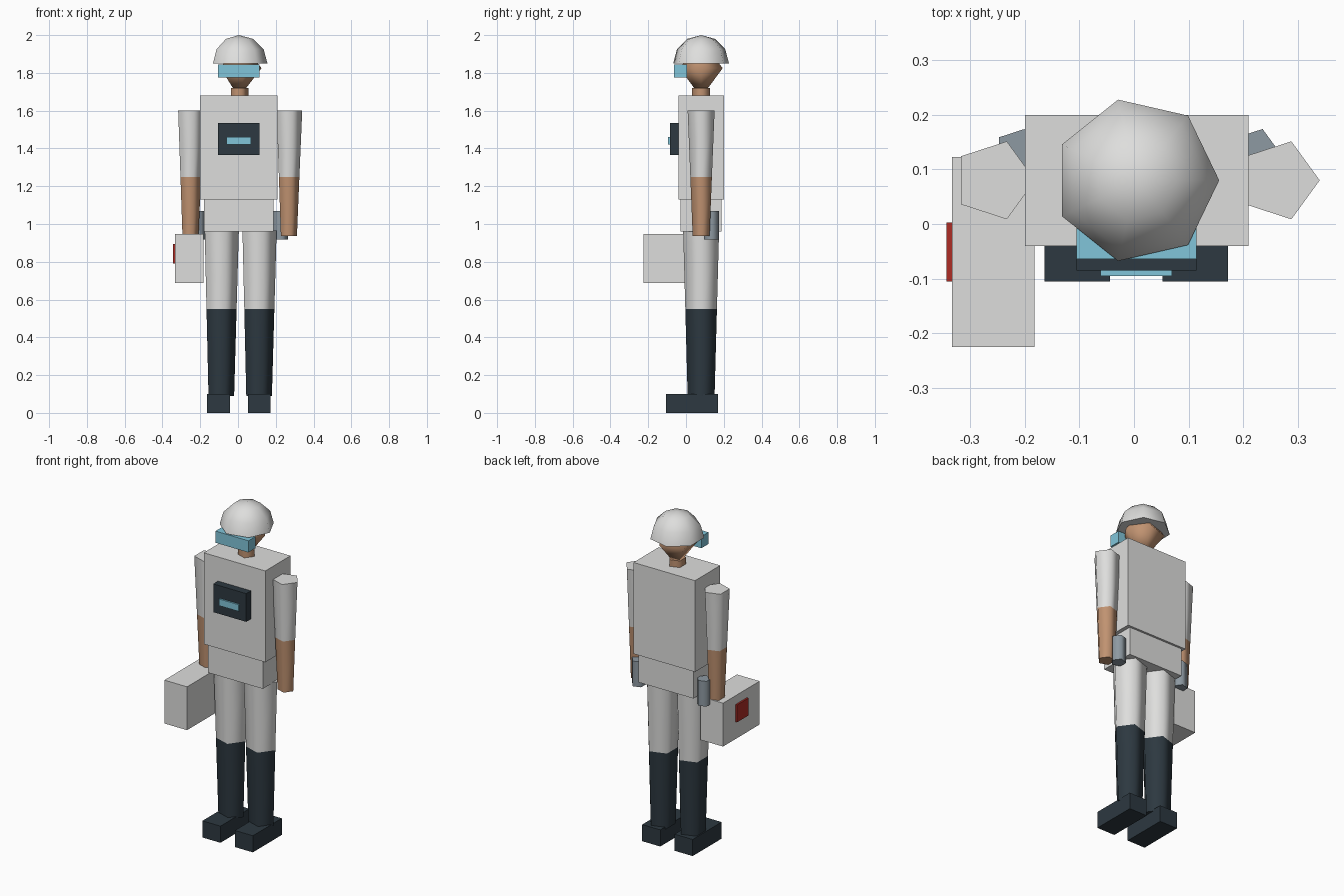
import bpy, bmesh, math

default = bpy.data.objects.get("Cube")
if default:
    bpy.data.objects.remove(default, do_unlink=True)

CX, CY = 0.0045, 0.08   # body axis


def material(name, rgb):
    m = bpy.data.materials.new(name)
    m.use_nodes = True
    m.diffuse_color = (*rgb, 1)
    bsdf = next(n for n in m.node_tree.nodes if n.type == 'BSDF_PRINCIPLED')
    bsdf.inputs["Base Color"].default_value = (*rgb, 1)
    return m


white = material("suit white", (0.73, 0.73, 0.72))
skin = material("skin", (0.53, 0.29, 0.165))
dark = material("boot navy", (0.026, 0.04, 0.052))
cyan = material("visor cyan", (0.22, 0.56, 0.70))
red = material("emblem red", (0.42, 0.025, 0.018))
steel = material("holster grey", (0.27, 0.32, 0.36))


def finish(name, bm, mat):
    bmesh.ops.recalc_face_normals(bm, faces=bm.faces)
    mesh = bpy.data.meshes.new(name)
    bm.to_mesh(mesh)
    bm.free()
    mesh.materials.append(mat)
    ob = bpy.data.objects.new(name, mesh)
    bpy.context.collection.objects.link(ob)
    return ob


def box(name, mat, xs, ys, zs):
    bm = bmesh.new()
    bmesh.ops.create_cube(bm, size=1)
    for v in bm.verts:
        v.co = [lo + (c + 0.5) * (hi - lo) for c, (lo, hi) in zip(v.co, (xs, ys, zs))]
    return finish(name, bm, mat)


def lathe(name, mat, x, y, sides, profile):
    """Stack rings of (radius, z); zero radius makes a pole, open ends are capped."""
    bm = bmesh.new()
    rings = []
    for r, z in profile:
        count = sides if r else 1
        angles = [math.tau * i / sides for i in range(count)]
        rings.append([bm.verts.new((x + r * math.cos(a), y + r * math.sin(a), z))
                      for a in angles])
    for low, high in zip(rings, rings[1:]):
        for i in range(sides):
            j = i + 1
            quad = [low[i % len(low)], low[j % len(low)],
                    high[j % len(high)], high[i % len(high)]]
            bm.faces.new(list(dict.fromkeys(quad)))
    for ring in (rings[0], rings[-1]):
        if len(ring) > 1:
            bm.faces.new(ring)
    ob = finish(name, bm, mat)
    bpy.ops.object.select_all(action='DESELECT')
    ob.select_set(True)
    bpy.context.view_layer.objects.active = ob
    bpy.ops.object.shade_smooth_by_angle(angle=math.radians(80))
    return ob


# Torso and chest unit
box("torso", white, (-0.2, 0.21), (-0.04, 0.2), (1.13, 1.68))
box("waist", white, (-0.18, 0.187), (-0.03, 0.187), (0.96, 1.13))
box("chest_unit", dark, (-0.105, 0.114), (-0.085, -0.035), (1.365, 1.535))
box("chest_display", cyan, (-0.061, 0.07), (-0.095, -0.084), (1.42, 1.46))

# Neck, head, helmet and visor
lathe("neck", skin, CX, CY, 5, [(0.05, 1.675), (0.05, 1.72)])
lathe("head", skin, CX, CY, 5, [(0, 1.67), (0.12, 1.825), (0, 1.975)])
dome = [(0.1515 * math.cos(a), 1.85 + 0.15 * math.sin(a))
        for a in (0, math.pi / 6, math.pi / 3)]
lathe("helmet", white, CX, CY, 7, dome + [(0, 2.0)])
box("visor", cyan, (-0.105, 0.114), (-0.064, 0.004), (1.775, 1.845))

# Limbs, feet and holsters on both sides
for side, s in (("left", 1), ("right", -1)):
    arm_x, leg_x, foot_x = CX + s * 0.2605, CX + s * 0.1, CX + s * 0.108
    lathe(side + "_sleeve", white, arm_x, CY, 5, [(0.06, 1.25), (0.075, 1.6)])
    lathe(side + "_forearm", skin, arm_x, CY, 5, [(0.047, 0.937), (0.06, 1.25)])
    lathe(side + "_thigh", white, leg_x, CY, 5, [(0.088, 0.55), (0.1, 0.965)])
    lathe(side + "_boot", dark, leg_x, CY, 5, [(0.075, 0.09), (0.088, 0.55)])
    box(side + "_foot", dark, (foot_x - 0.06, foot_x + 0.06), (-0.105, 0.17), (0, 0.1))
    lathe(side + "_holster", steel, CX + s * 0.218, 0.134, 5,
          [(0.042, 0.918), (0.042, 1.07)])

# Carried case with emblem
box("case", white, (-0.333, -0.182), (-0.225, 0.123), (0.687, 0.948))
box("case_emblem", red, (-0.343, -0.332), (-0.105, 0.003), (0.79, 0.895))
